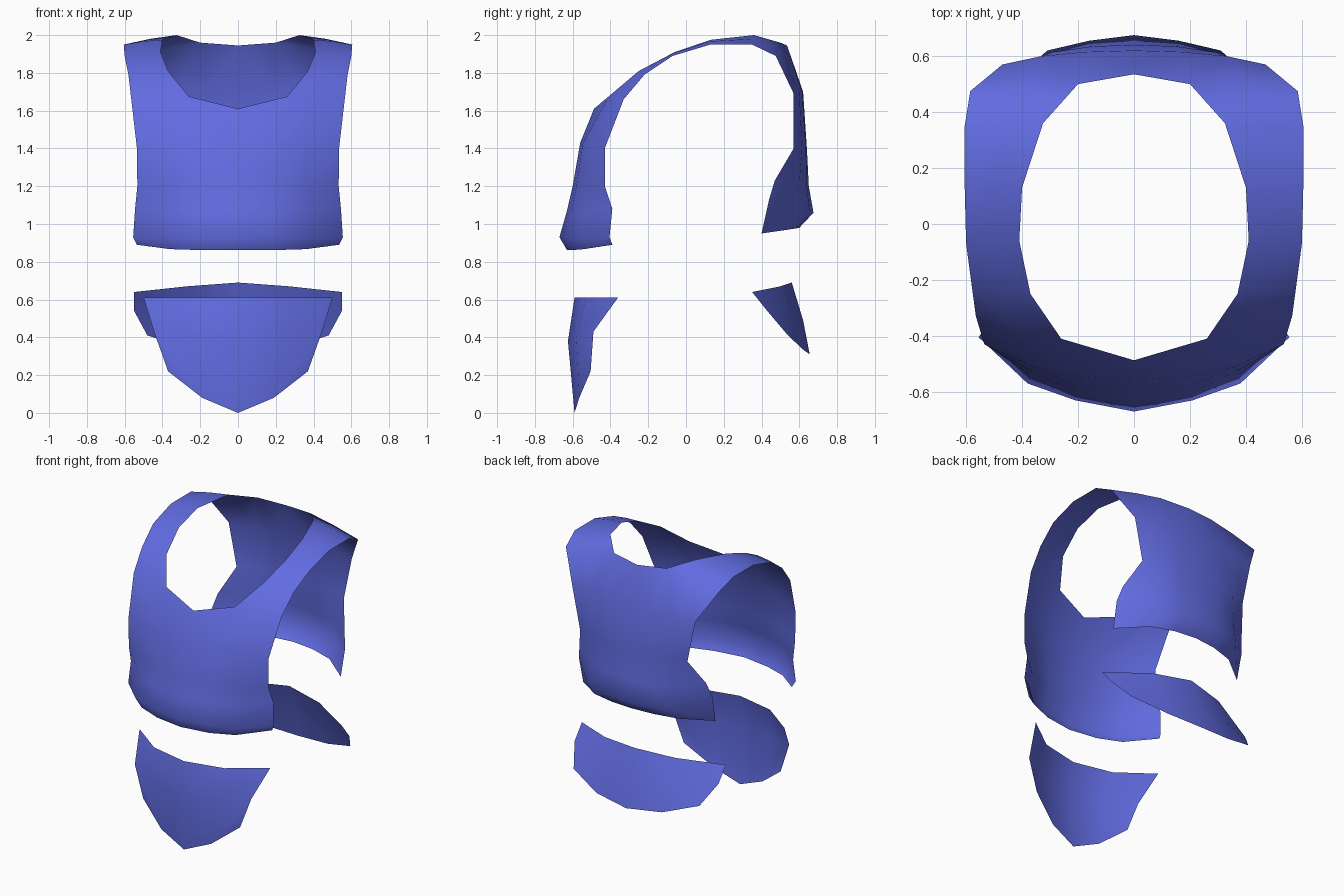
import bpy, bmesh

blue = bpy.data.materials.new("periwinkle_blue")
blue.diffuse_color = (0.12, 0.15, 0.75, 1)


def sheet(name, *patches):
    """Skin rows of half-width points (centre to +x edge), weld and mirror."""
    bm = bmesh.new()
    for rows in patches:
        grid = [[bm.verts.new(p) for p in row] for row in rows]
        for a, b in zip(grid, grid[1:]):
            for i in range(len(a) - 1):
                bm.faces.new((a[i], a[i + 1], b[i + 1], b[i]))
    bmesh.ops.remove_doubles(bm, verts=bm.verts, dist=0.001)
    for f in bm.faces:
        f.smooth = True
    me = bpy.data.meshes.new(name)
    bm.to_mesh(me)
    bm.free()
    me.materials.append(blue)
    ob = bpy.data.objects.new(name, me)
    bpy.context.collection.objects.link(ob)
    mod = ob.modifiers.new("Mirror", 'MIRROR')
    mod.use_axis = (True, False, False)
    mod.use_clip = True
    return ob


def strap_row(inner, outer):
    mid = tuple((a + b) / 2 for a, b in zip(inner, outer))
    return [inner, (mid[0], mid[1], mid[2] + 0.005), outer]


# Chest panel, hem up to neckline
chest = [
    [(0, -.63, .862), (.20, -.60, .862), (.36, -.54, .867), (.535, -.39, .89)],
    [(0, -.67, .93), (.21, -.63, .93), (.38, -.57, .93), (.555, -.405, .93)],
    [(0, -.63, 1.07), (.20, -.605, 1.07), (.37, -.54, 1.07), (.545, -.39, 1.08)],
    [(0, -.60, 1.20), (.20, -.58, 1.20), (.36, -.53, 1.20), (.533, -.43, 1.20)],
    [(0, -.56, 1.43), (.20, -.545, 1.43), (.36, -.51, 1.42), (.535, -.43, 1.40)],
    [(0, -.487, 1.61), (.26, -.41, 1.675), (.41, -.38, 1.675), (.565, -.33, 1.66)],
]

# Back panel, collar down to hem
back = [
    [(0, .535, 1.945), (.20, .50, 1.96), (.39, .49, 1.93), (.585, .475, 1.89)],
    [(0, .62, 1.70), (.17, .615, 1.70), (.33, .60, 1.70), (.47, .57, 1.69)],
    [(0, .64, 1.40), (.15, .635, 1.40), (.29, .615, 1.40), (.41, .57, 1.40)],
    [(0, .65, 1.20), (.16, .64, 1.20), (.31, .60, 1.21), (.485, .47, 1.23)],
    [(0, .675, 1.06), (.16, .655, 1.06), (.31, .62, 1.06), (.51, .44, 1.13)],
    [(0, .60, .98), (.16, .585, .977), (.32, .54, .97), (.505, .40, .95)],
]

# Shoulder strap joining the two panels
strap = [chest[-1][1:]] + [strap_row(a, b) for a, b in (
    ((.37, -.25, 1.81), (.58, -.22, 1.79)),
    ((.41, -.06, 1.91), (.60, -.07, 1.89)),
    ((.40, .13, 1.975), (.605, .13, 1.95)),
    ((.325, .36, 2.0), (.605, .35, 1.95)),
)] + [back[0][1:]]

sheet("vest", chest, strap, back)

# Hanging front flap, rounded to a point
sheet("front_flap", [
    [(0, -.59, 0), (.19, -.565, .08), (.37, -.505, .22)],
    [(0, -.625, .38), (.25, -.58, .40), (.445, -.49, .43)],
    [(0, -.59, .61), (.27, -.53, .61), (.50, -.36, .61)],
])

# Short flared rear flap
sheet("rear_flap", [
    [(0, .56, .69), (.27, .50, .67), (.55, .35, .64)],
    [(0, .62, .49), (.27, .57, .50), (.55, .43, .54)],
    [(0, .655, .31), (.25, .62, .335), (.48, .54, .41)],
])
